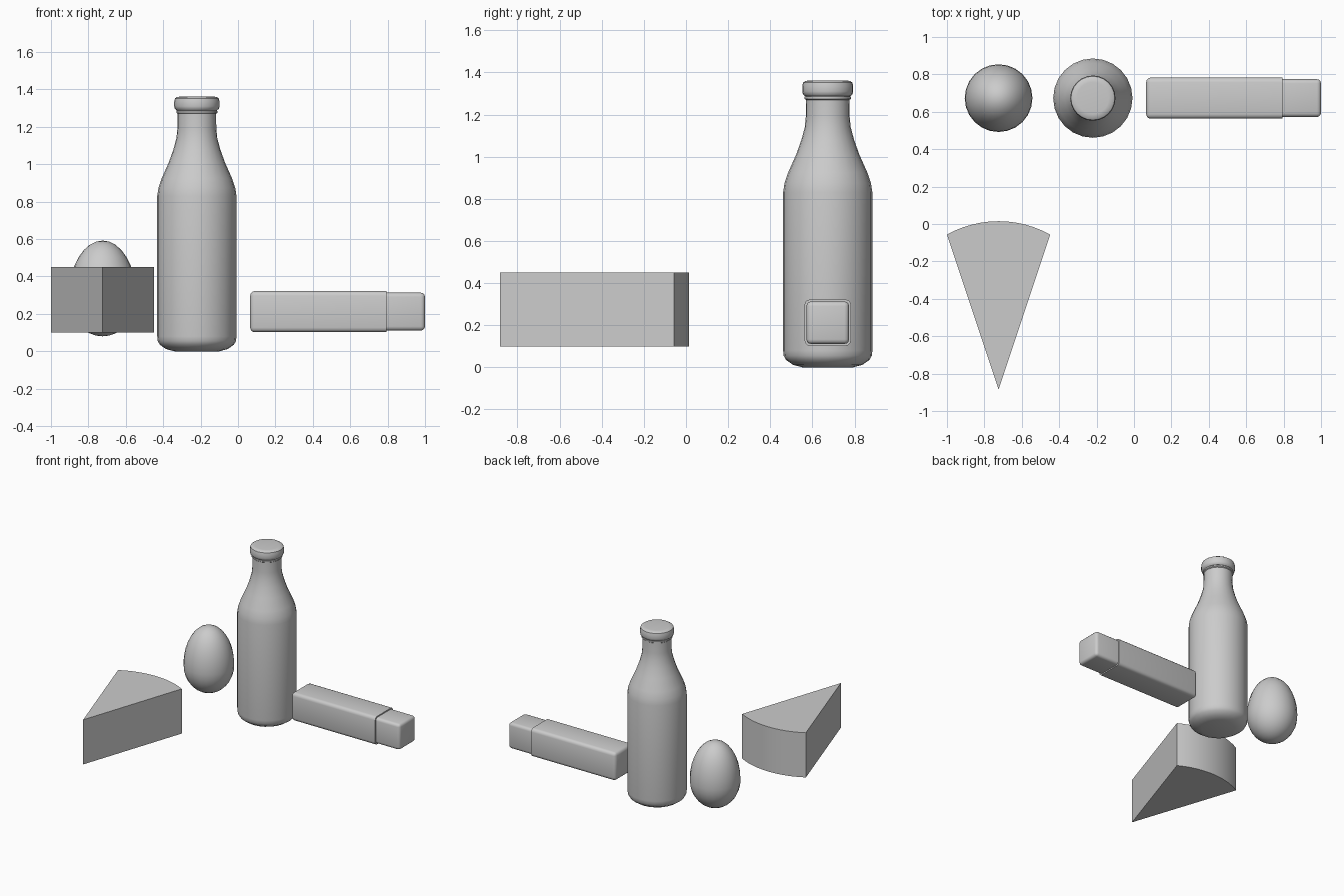
import bpy, bmesh, math

if "Cube" in bpy.data.objects:
    bpy.data.objects.remove(bpy.data.objects["Cube"])

ROW_Y = 0.673  # bottle, egg and stick share this row


def finish(name, bm, loc=(0, 0, 0), angle=35):
    bmesh.ops.recalc_face_normals(bm, faces=bm.faces)
    mesh = bpy.data.meshes.new(name)
    bm.to_mesh(mesh)
    bm.free()
    ob = bpy.data.objects.new(name, mesh)
    bpy.context.collection.objects.link(ob)
    ob.location = loc
    bpy.ops.object.select_all(action='DESELECT')
    ob.select_set(True)
    bpy.context.view_layer.objects.active = ob
    bpy.ops.object.shade_smooth_by_angle(angle=math.radians(angle))
    return ob


def lathe(name, profile, loc, sides=24):
    """Revolve (radius, z) points about z; both ends lie on the axis."""
    bm = bmesh.new()
    verts = [bm.verts.new((r, 0, z)) for r, z in profile]
    edges = [bm.edges.new(p) for p in zip(verts, verts[1:])]
    bmesh.ops.spin(bm, geom=verts + edges, cent=(0, 0, 0), axis=(0, 0, 1),
                   angle=math.tau, steps=sides, use_duplicate=False)
    bmesh.ops.remove_doubles(bm, verts=bm.verts, dist=1e-4)
    return finish(name, bm, loc)


def rounded_bar(name, x0, x1, size, z, bevel, sharp_x):
    """Square bar along x, rounded except around the end at sharp_x."""
    bm = bmesh.new()
    bmesh.ops.create_cube(bm, size=1)
    for v in bm.verts:
        v.co = (x0 if v.co.x < 0 else x1, v.co.y * size, v.co.z * size + z)
    edges = [e for e in bm.edges
             if not all(abs(v.co.x - sharp_x) < 1e-4 for v in e.verts)]
    bmesh.ops.bevel(bm, geom=edges, offset=bevel, segments=3,
                    profile=0.5, affect='EDGES')
    return finish(name, bm, (0, ROW_Y, 0))


# Bottle glass and its cap
lathe("bottle", [(0, 0), (0.12, 0), (0.165, 0.012), (0.198, 0.035),
                 (0.209, 0.055), (0.212, 0.08), (0.212, 0.83), (0.205, 0.875),
                 (0.188, 0.925), (0.15, 1.01), (0.125, 1.08), (0.109, 1.14),
                 (0.104, 1.19), (0.103, 1.27), (0.110, 1.275),
                 (0.110, 1.285), (0.098, 1.29), (0, 1.29)], (-0.22, ROW_Y, 0))
lathe("bottle_cap", [(0, 1.288), (0.108, 1.288), (0.118, 1.297),
                     (0.121, 1.31), (0.121, 1.335), (0.117, 1.352),
                     (0.105, 1.36), (0.085, 1.362), (0, 1.362)],
      (-0.22, ROW_Y, 0))

# Egg: blunt lower half, taller upper half
egg = []
for i in range(17):
    a = -math.pi / 2 + math.pi * i / 16
    h = 0.21 if a < 0 else 0.302
    egg.append((0.181 * math.cos(a), 0.29 + h * math.sin(a)))
egg[0], egg[-1] = (0, 0.08), (0, 0.592)
lathe("egg", egg, (-0.724, ROW_Y, 0))

# Boxed stick: body with a narrower end
rounded_bar("stick_body", 0.065, 0.795, 0.22, 0.212, 0.025, 0.795)
rounded_bar("stick_end", 0.78, 1.0, 0.202, 0.212, 0.022, 0.78)

# Wedge with a curved outer face
bm = bmesh.new()
R, half = 0.568, math.asin(0.276 / 0.568)
outline = [(0, -0.884)]
for i in range(13):
    a = half * (1 - i / 6)
    outline.append((R * math.sin(a), 0.015 - R + R * math.cos(a)))
face = bm.faces.new([bm.verts.new((x, y, 0.1)) for x, y in outline])
ext = bmesh.ops.extrude_face_region(bm, geom=[face], use_keep_orig=True)
top = [g for g in ext["geom"] if isinstance(g, bmesh.types.BMVert)]
bmesh.ops.translate(bm, verts=top, vec=(0, 0, 0.35))
finish("wedge", bm, (-0.724, 0, 0))
